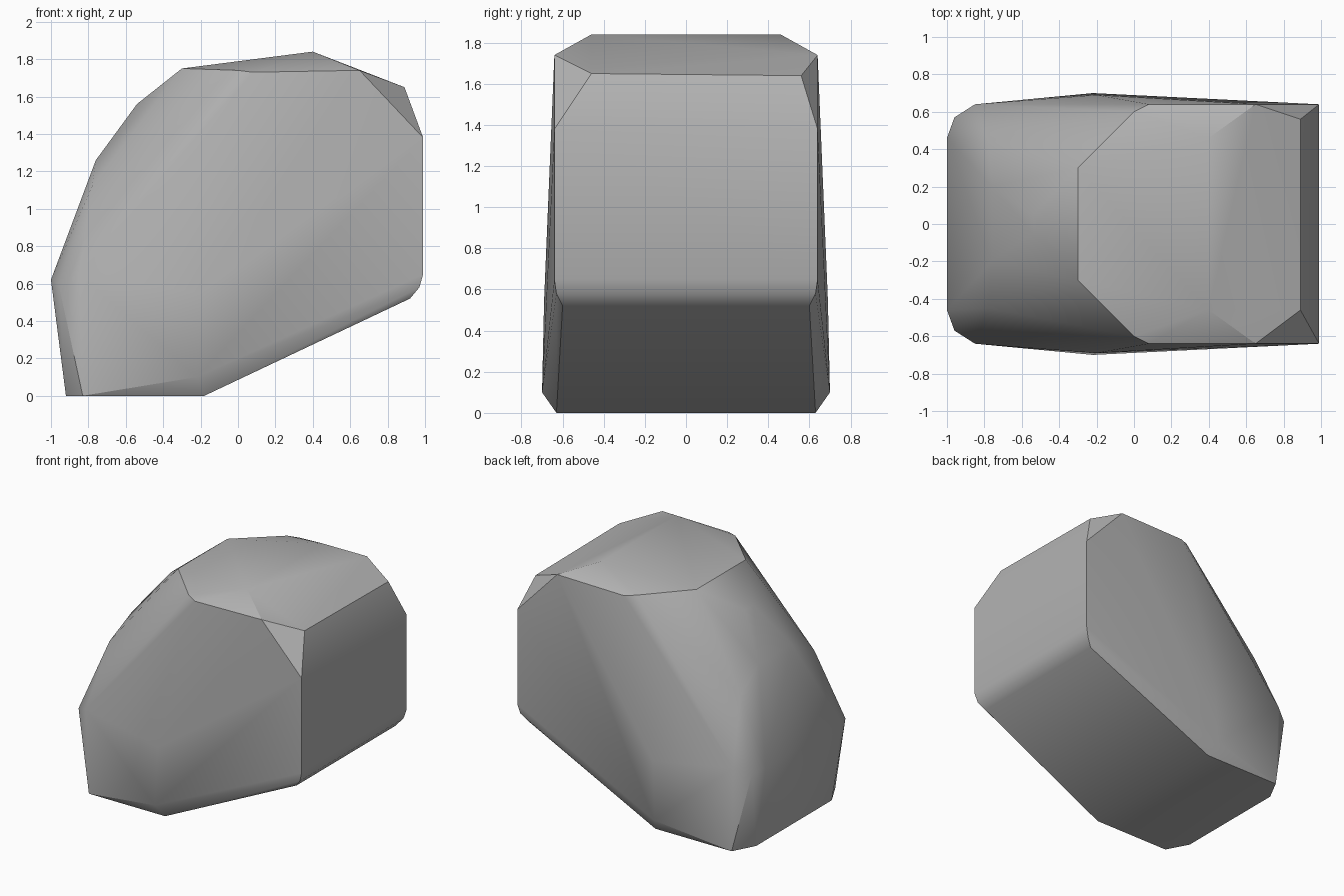
import bpy, bmesh, math

cube = bpy.data.objects.get("Cube")
if cube:
    bpy.data.objects.remove(cube, do_unlink=True)

stone = bpy.data.materials.new("grey stone")
stone.use_nodes = True
grey = (0.45, 0.45, 0.45, 1)
stone.diffuse_color = grey
stone.node_tree.nodes["Principled BSDF"].inputs["Base Color"].default_value = grey

# Corner points of the boulder's back half; the front half mirrors them
half_corners = [
    # base and its outward bulge
    (-.92, .46, 0), (-.83, .63, 0), (-.18, .63, 0),
    (-.22, .7, .1), (-.2, .69, .55),
    # steep narrow end
    (-1, .46, .62), (-.96, .57, .6), (-.85, .64, .65),
    (-.78, .45, 1.12), (-.76, .2, 1.26), (-.54, .05, 1.56),
    # crown
    (-.3, .3, 1.75), (0, .6, 1.74), (.08, .64, 1.73),
    (.4, .46, 1.84), (.65, .64, 1.74),
    # broad end
    (.99, .64, 1.38), (.99, .64, .65), (.97, .63, .58), (.92, .6, .52),
]

bm = bmesh.new()
for side in (1, -1):
    for x, y, z in half_corners:
        bm.verts.new((x, y * side, z))
# Uneven chips on the broad end's top corners
bm.verts.new((.89, .56, 1.64))
bm.verts.new((.89, -.46, 1.65))

# Wrap the corners in a faceted skin
hull = bmesh.ops.convex_hull(bm, input=bm.verts[:])
inside = {v for v in hull["geom_interior"] + hull["geom_unused"]
          if isinstance(v, bmesh.types.BMVert)}
bmesh.ops.delete(bm, geom=list(inside), context='VERTS')
bmesh.ops.dissolve_limit(bm, angle_limit=math.radians(1),
                         verts=bm.verts[:], edges=bm.edges[:])
bmesh.ops.recalc_face_normals(bm, faces=bm.faces[:])

mesh = bpy.data.meshes.new("boulder")
bm.to_mesh(mesh)
bm.free()
mesh.materials.append(stone)
boulder = bpy.data.objects.new("boulder", mesh)
bpy.context.collection.objects.link(boulder)

# Soft shading over shallow facets, crisp main edges
bpy.ops.object.select_all(action='DESELECT')
boulder.select_set(True)
bpy.context.view_layer.objects.active = boulder
bpy.ops.object.shade_smooth_by_angle(angle=math.radians(30))
